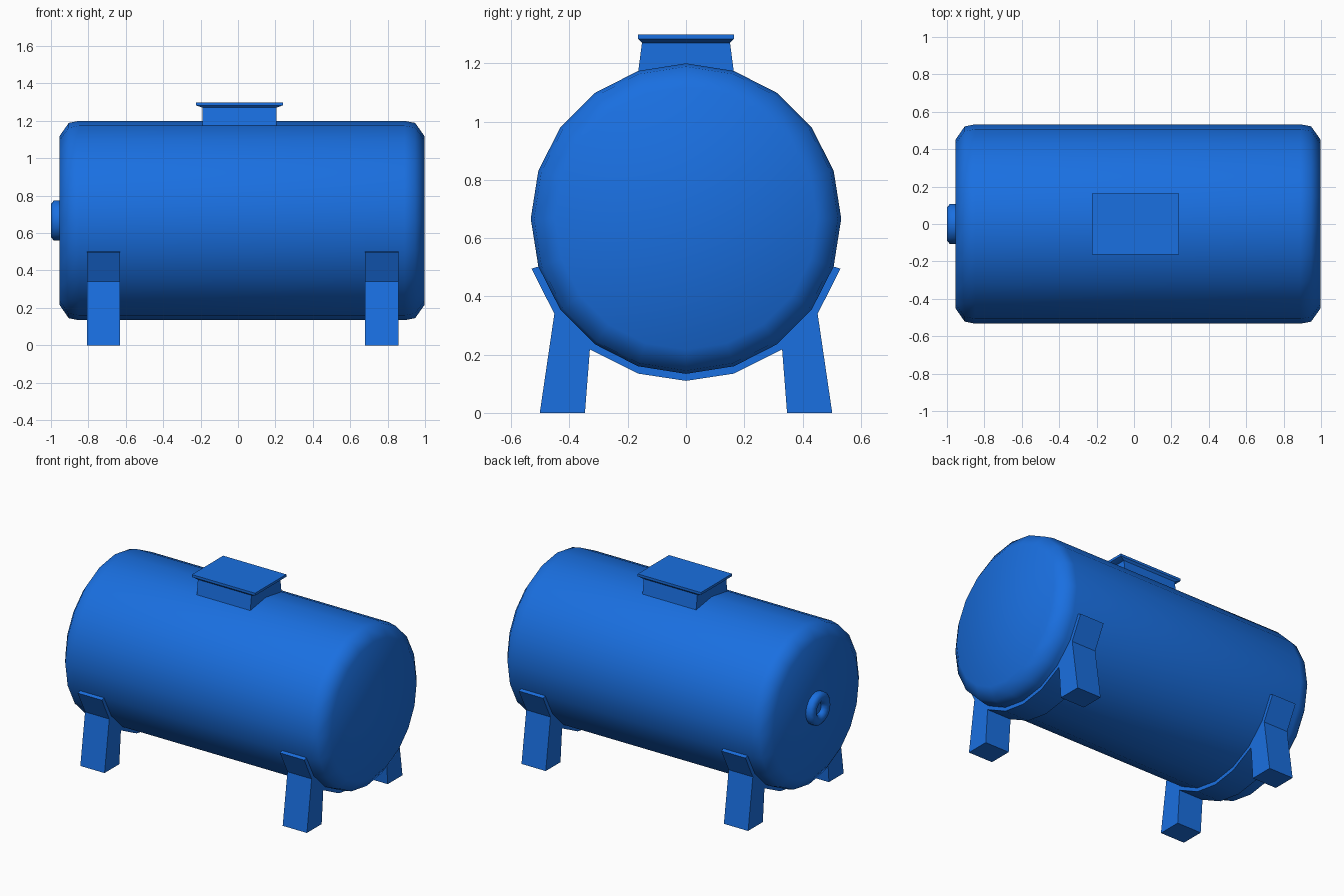
import bpy, bmesh, math

if "Cube" in bpy.data.objects:
    bpy.data.objects.remove(bpy.data.objects["Cube"])

blue = bpy.data.materials.new("blue_paint")
blue.diffuse_color = (0.01, 0.16, 0.75, 1)
blue.use_nodes = True
blue.node_tree.nodes["Principled BSDF"].inputs["Base Color"].default_value = blue.diffuse_color
AXIS_Z = 0.667
RADIUS = 0.533


def finish(name, bm, angle):
    bmesh.ops.recalc_face_normals(bm, faces=bm.faces[:])
    mesh = bpy.data.meshes.new(name)
    bm.to_mesh(mesh)
    bm.free()
    ob = bpy.data.objects.new(name, mesh)
    bpy.context.collection.objects.link(ob)
    mesh.materials.append(blue)
    bpy.ops.object.select_all(action='DESELECT')
    ob.select_set(True)
    bpy.context.view_layer.objects.active = ob
    bpy.ops.object.shade_smooth_by_angle(angle=math.radians(angle))
    return ob


def loft(name, rings, angle, cap_start=True):
    """Join equal-length point rings with quads and cap the ends."""
    bm = bmesh.new()
    loops = [[bm.verts.new(p) for p in ring] for ring in rings]
    n = len(loops[0])
    for a, b in zip(loops, loops[1:]):
        for i in range(n):
            j = (i + 1) % n
            bm.faces.new((a[i], a[j], b[j], b[i]))
    if cap_start:
        bm.faces.new(loops[0])
    bm.faces.new(loops[-1])
    return finish(name, bm, angle)


def circle(x, r, n):
    steps = [2 * math.pi * i / n for i in range(n)]
    return [(x, r * math.sin(t), AXIS_Z + r * math.cos(t)) for t in steps]


def rect(cx, hx, hy, z, z_mid=None):
    """Rectangle with a mid point on its end edges, to follow the tank ridge."""
    m = z if z_mid is None else z_mid
    return [(cx - hx, -hy, z), (cx, -hy, z), (cx + hx, -hy, z), (cx + hx, 0, m),
            (cx + hx, hy, z), (cx, hy, z), (cx - hx, hy, z), (cx - hx, 0, m)]


# Tank body with softened rims
profile = [(-0.955, 0.45), (-0.905, 0.522), (-0.85, RADIUS),
           (0.89, RADIUS), (0.947, 0.522), (0.998, 0.45)]
loft("tank_body", [circle(x, r, 20) for x, r in profile], 45)

# Round end port with a recessed centre
port = [(-0.95, 0.107), (-0.985, 0.107), (-1.0, 0.088),
        (-1.0, 0.058), (-0.985, 0.042), (-0.968, 0.036)]
loft("end_port", [circle(x, r, 16) for x, r in port], 60, cap_start=False)

# Hatch neck flaring down onto the tank, and its overhanging lid
loft("hatch_neck", [rect(0.008, 0.197, 0.164, 1.172, 1.197),
                    rect(0.008, 0.197, 0.151, 1.272)], 30, cap_start=False)
loft("hatch_lid", [rect(0.008, 0.197, 0.151, 1.27),
                   rect(0.008, 0.232, 0.164, 1.283),
                   rect(0.008, 0.232, 0.164, 1.299)], 30)

# Saddle supports: cradle strap and two legs in one extruded outline
outer = [(0.165, 0.135), (0.33, 0.218), (0.347, 0), (0.502, 0),
         (0.452, 0.34), (0.53, 0.495)]
inner = [(RADIUS * math.sin(math.radians(a)), AXIS_Z - RADIUS * math.cos(math.radians(a)))
         for a in (72, 54, 36, 18)]
half = outer + inner
outline = ([(0, 0.11)] + half + [(0, AXIS_Z - RADIUS)]
           + [(-y, z) for y, z in reversed(half)])
for name, x0 in (("left_saddle", -0.808), ("right_saddle", 0.68)):
    loft(name, [[(x, y, z) for y, z in outline] for x in (x0, x0 + 0.178)], 20)
